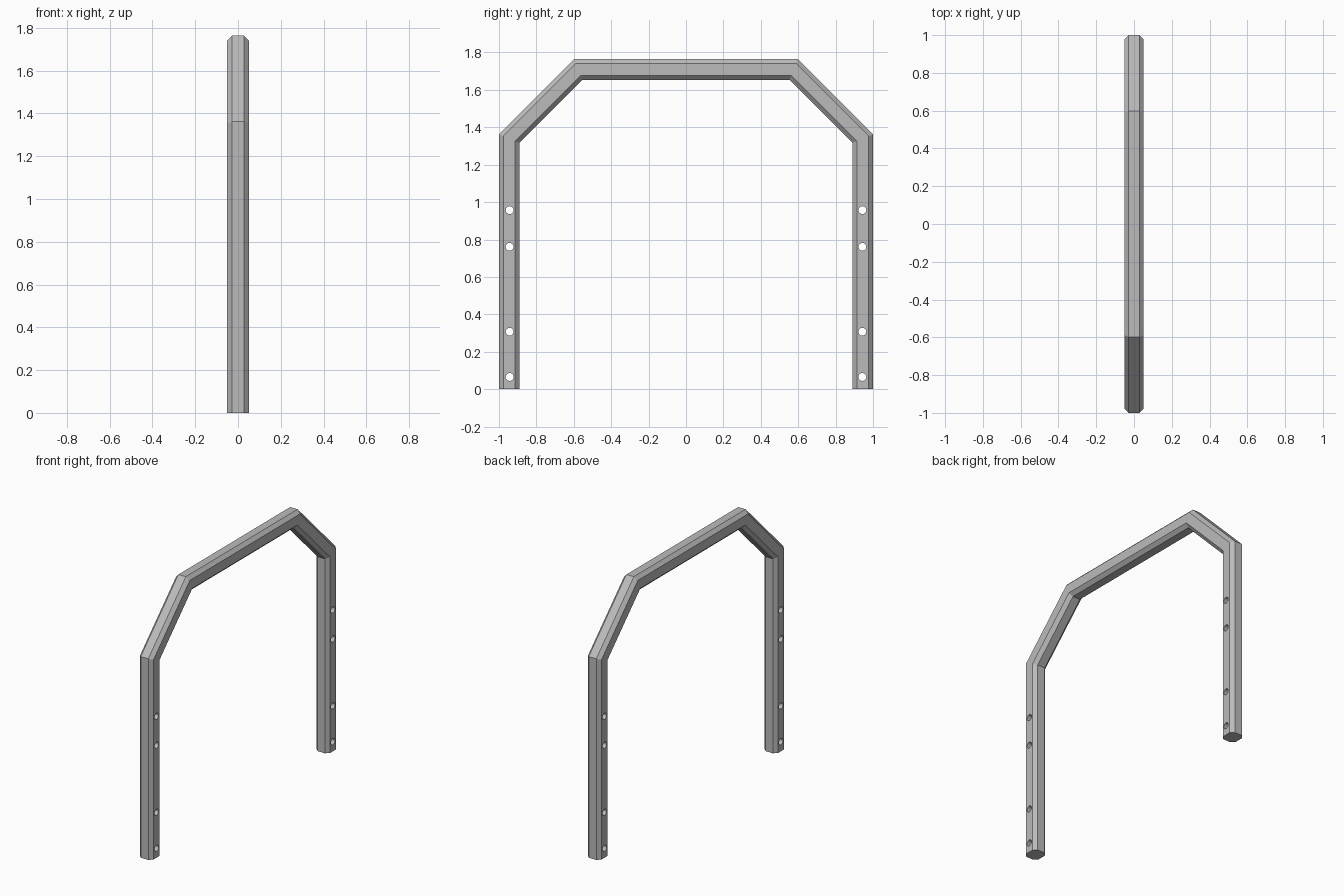
import bpy, bmesh, math
from mathutils import Matrix

if "Cube" in bpy.data.objects:
    bpy.data.objects.remove(bpy.data.objects["Cube"], do_unlink=True)

# Single grey finish
grey = bpy.data.materials.new("plain_grey")
grey.use_nodes = True
colour = (0.5, 0.5, 0.5, 1)
grey.diffuse_color = colour
grey.node_tree.nodes["Principled BSDF"].inputs["Base Color"].default_value = colour


def make_object(name, bm):
    bmesh.ops.recalc_face_normals(bm, faces=bm.faces)
    mesh = bpy.data.meshes.new(name)
    bm.to_mesh(mesh)
    bm.free()
    mesh.materials.append(grey)
    obj = bpy.data.objects.new(name, mesh)
    bpy.context.collection.objects.link(obj)
    return obj


# Chamfered bar section: (x, depth inward from the outer edge)
half, depth, cham = 0.051, 0.11, 0.023
flat = half - cham
section = [(-flat, 0), (flat, 0), (half, cham), (half, depth - cham),
           (flat, depth), (-flat, depth), (-half, depth - cham), (-half, cham)]

# Outer edge of the arch: (y, z, inward mitre y, inward mitre z)
t = math.tan(math.radians(22.5))
side = [(-1, 0, 1, 0), (-1, 1.362, 1, -t), (-0.598, 1.764, t, -1)]
path = side + [(-y, z, -my, mz) for y, z, my, mz in reversed(side)]

# Sweep the section along the arch with mitred corners
bm = bmesh.new()
rings = [[bm.verts.new((x, y + d * my, z + d * mz)) for x, d in section]
         for y, z, my, mz in path]
n = len(section)
for a, b in zip(rings, rings[1:]):
    for i in range(n):
        j = (i + 1) % n
        bm.faces.new((a[i], a[j], b[j], b[i]))
bm.faces.new(rings[0])
bm.faces.new(rings[-1])
arch = make_object("arch_frame", bm)

# Bolt holes drilled sideways through both legs
bm = bmesh.new()
turn = Matrix.Rotation(math.pi / 2, 4, "Y")
for y in (-0.943, 0.943):
    for z in (0.065, 0.307, 0.761, 0.957):
        bmesh.ops.create_cone(bm, cap_ends=True, segments=24, radius1=0.021,
                              radius2=0.021, depth=0.3,
                              matrix=Matrix.Translation((0, y, z)) @ turn)
drill = make_object("hole_cutter", bm)
drill.hide_render = True

cut = arch.modifiers.new("bolt_holes", "BOOLEAN")
cut.operation = "DIFFERENCE"
cut.solver = "EXACT"
cut.object = drill
bpy.context.view_layer.objects.active = arch
bpy.ops.object.modifier_apply(modifier=cut.name)
bpy.data.objects.remove(drill, do_unlink=True)
